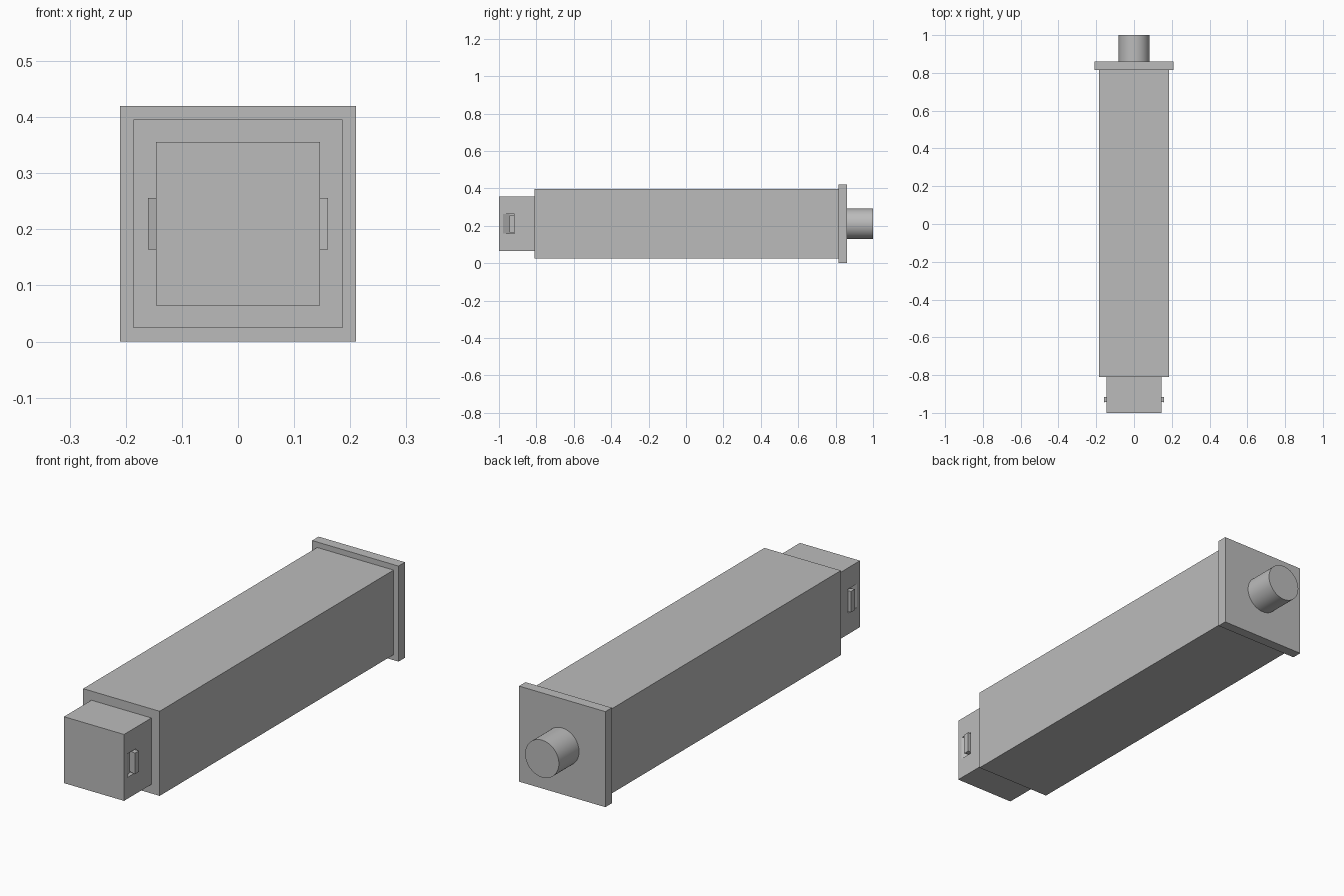
import bpy, bmesh, math

cube = bpy.data.objects.get("Cube")
if cube:
    bpy.data.objects.remove(cube, do_unlink=True)

MID = 0.21  # height of the long axis

grey = bpy.data.materials.new("grey")
grey.use_nodes = True
colour = (0.5, 0.5, 0.5, 1)
grey.diffuse_color = colour
grey.node_tree.nodes["Principled BSDF"].inputs["Base Color"].default_value = colour


def block(name, half, y0, y1):
    """Square bar centred on the long axis."""
    bpy.ops.mesh.primitive_cube_add(size=1, location=(0, (y0 + y1) / 2, MID))
    ob = bpy.context.object
    ob.name = name
    ob.scale = (2 * half, y1 - y0, 2 * half)
    bpy.ops.object.transform_apply(location=False, rotation=False, scale=True)
    ob.data.materials.append(grey)
    return ob


def prism(name, profile, height, side):
    """Plan outline (x, y) raised about the long axis, flipped to either side."""
    bm = bmesh.new()
    low = [bm.verts.new((side * x, y, MID - height / 2)) for x, y in profile]
    base = bm.faces.new(low)
    top = bmesh.ops.extrude_face_region(bm, geom=[base])["geom"]
    bmesh.ops.translate(bm, vec=(0, 0, height),
                        verts=[v for v in top if isinstance(v, bmesh.types.BMVert)])
    bmesh.ops.recalc_face_normals(bm, faces=bm.faces)
    mesh = bpy.data.meshes.new(name)
    bm.to_mesh(mesh)
    bm.free()
    ob = bpy.data.objects.new(name, mesh)
    ob.data.materials.append(grey)
    bpy.context.collection.objects.link(ob)
    return ob


# Main housing, end flange and front plug
block("housing", 0.186, -0.81, 0.815)
block("end_flange", 0.21, 0.815, 0.86)
plug = block("front_plug", 0.146, -1, -0.81)

# Round stub at the back
bpy.ops.mesh.primitive_cylinder_add(vertices=48, radius=0.082, depth=0.14,
                                    location=(0, 0.93, MID), rotation=(math.pi / 2, 0, 0))
stub = bpy.context.object
stub.name = "round_stub"
stub.data.materials.append(grey)
bpy.ops.object.shade_smooth_by_angle(angle=math.radians(40))

# Latch on each side: a sloped pocket with a hooked tab
pocket = [(0.146, -0.978), (0.15, -0.978), (0.15, -0.917), (0.128, -0.917), (0.128, -0.945)]
tab = [(0.127, -0.935), (0.16, -0.945), (0.16, -0.917), (0.127, -0.917)]
for word, side in (("left", 1), ("right", -1)):
    cutter = prism(word + "_pocket_cutter", pocket, 0.104, side)
    cutter.hide_render = True
    cutter.hide_viewport = True
    cut = plug.modifiers.new(word + "_pocket", "BOOLEAN")
    cut.operation = "DIFFERENCE"
    cut.solver = "EXACT"
    cut.object = cutter
    prism(word + "_latch_tab", tab, 0.092, side)
